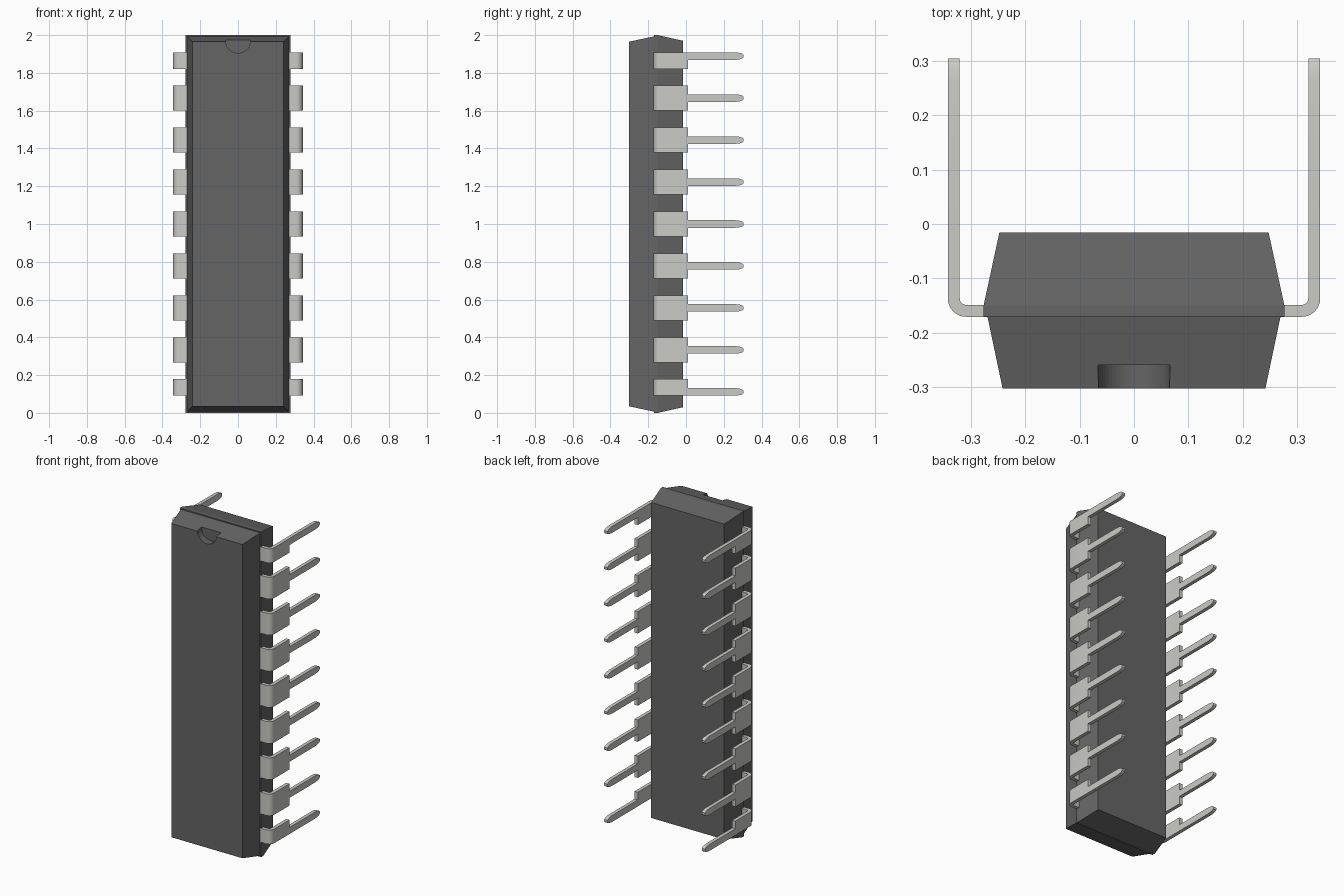
import bpy, bmesh, math

if "Cube" in bpy.data.objects:
    bpy.data.objects.remove(bpy.data.objects["Cube"])

def material(name, rgb):
    m = bpy.data.materials.new(name)
    m.diffuse_color = (*rgb, 1)
    m.use_nodes = True
    m.node_tree.nodes["Principled BSDF"].inputs["Base Color"].default_value = m.diffuse_color
    return m

PLASTIC = material("dark grey plastic", (0.13, 0.13, 0.13))
METAL = material("tinned metal", (0.59, 0.59, 0.56))

def finish(bm, name, mat):
    bmesh.ops.recalc_face_normals(bm, faces=bm.faces)
    me = bpy.data.meshes.new(name)
    bm.to_mesh(me)
    bm.free()
    me.materials.append(mat)
    ob = bpy.data.objects.new(name, me)
    bpy.context.collection.objects.link(ob)
    return ob

def loft(bm, rings):
    """Skin a list of four-point rings and cap both ends."""
    vs = [[bm.verts.new(p) for p in r] for r in rings]
    for a, b in zip(vs, vs[1:]):
        for i in range(4):
            j = (i + 1) % 4
            bm.faces.new((a[i], a[j], b[j], b[i]))
    bm.faces.new(vs[0])
    bm.faces.new(vs[-1])

# Moulded body: rectangular sections along y (half width, y, end inset)
def body_half(name, sections):
    bm = bmesh.new()
    loft(bm, [[(-w, y, e), (w, y, e), (w, y, 2 - e), (-w, y, 2 - e)]
              for w, y, e in sections])
    return finish(bm, name, PLASTIC)

body_half("rear_body", [(0.248, -0.016, 0.03), (0.277, -0.15, 0), (0.277, -0.17, 0)])
front = body_half("front_body", [(0.27, -0.17, 0.007), (0.242, -0.303, 0.035)])

# Half-round orientation notch in the front face's top edge
bm = bmesh.new()
outline = [(0.066 * math.cos(a), 1.971 + 0.066 * math.sin(a))
           for a in (math.pi * (1 + i / 24) for i in range(25))]
outline += [(0.066, 2.1), (-0.066, 2.1)]
face = bm.faces.new([bm.verts.new((x, -0.26, z)) for x, z in outline])
ext = bmesh.ops.extrude_face_region(bm, geom=[face])
bmesh.ops.translate(bm, vec=(0, -0.1, 0),
                    verts=[v for v in ext["geom"] if isinstance(v, bmesh.types.BMVert)])
cutter = finish(bm, "notch_cutter", PLASTIC)
cutter.hide_render = True
cutter.hide_viewport = True
cutter.display_type = 'WIRE'
cut = front.modifiers.new("notch", 'BOOLEAN')
cut.object = cutter
cut.operation = 'DIFFERENCE'
cut.solver = 'EXACT'

# Leads: bent shoulder plus narrow blade with a rounded tip
def ring(s, inner, outer, lo, hi):
    (xi, yi), (xo, yo) = inner, outer
    return [(s * xi, yi, lo), (s * xo, yo, lo), (s * xo, yo, hi), (s * xi, yi, hi)]

XI, XO, STEP = 0.321, 0.343, 0.01
CX, CY, RI, RO = 0.309, -0.137, 0.012, 0.034      # bend centre and radii
bend = [((0.26, CY - RI), (0.26, CY - RO))]
for i in range(9):
    a = math.pi / 2 * (i / 8 - 1)
    c, sn = math.cos(a), math.sin(a)
    bend.append(((CX + RI * c, CY + RI * sn), (CX + RO * c, CY + RO * sn)))
bend.append(((XI, STEP), (XO, STEP)))
blade = [(STEP, 0.02), (0.262, 0.02), (0.285, 0.017), (0.298, 0.013), (0.305, 0.007)]

def lead(bm, s, z, down, up):
    loft(bm, [ring(s, i, o, z - down, z + up) for i, o in bend])
    loft(bm, [ring(s, (XI, y), (XO, y), z - h, z + h) for y, h in blade])

for s, side in ((1, "right"), (-1, "left")):
    bm = bmesh.new()
    for k in range(9):
        # the outermost leads have only a half shoulder
        lead(bm, s, 1 + (k - 4) * 0.2222,
             0.02 if k == 0 else 0.067, 0.02 if k == 8 else 0.067)
    ob = finish(bm, side + "_leads", METAL)
    bpy.ops.object.select_all(action='DESELECT')
    ob.select_set(True)
    bpy.context.view_layer.objects.active = ob
    bpy.ops.object.shade_smooth_by_angle(angle=math.radians(30))
